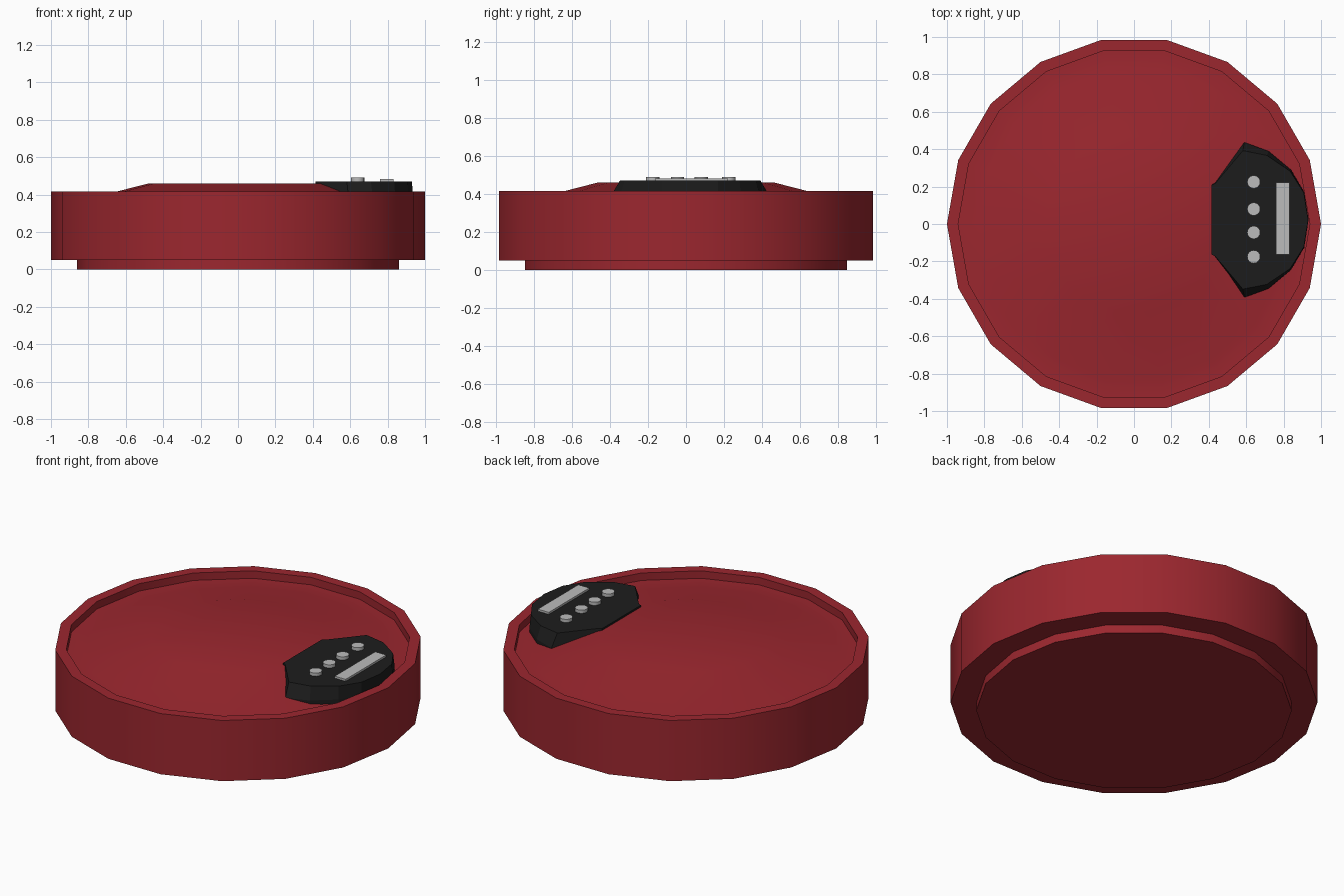
import bpy, bmesh, math

if "Cube" in bpy.data.objects:
    bpy.data.objects.remove(bpy.data.objects["Cube"])

SIDES = 18


def material(name, rgb):
    m = bpy.data.materials.new(name)
    m.diffuse_color = (*rgb, 1)
    m.use_nodes = True
    m.node_tree.nodes["Principled BSDF"].inputs["Base Color"].default_value = m.diffuse_color
    return m


RED = material("red_shell", (0.33, 0.02, 0.028))
BLACK = material("black_panel", (0.012, 0.012, 0.012))
GREY = material("grey_controls", (0.5, 0.5, 0.5))


def finish(bm, name, mat, angle=None):
    bmesh.ops.recalc_face_normals(bm, faces=bm.faces)
    me = bpy.data.meshes.new(name)
    bm.to_mesh(me)
    bm.free()
    ob = bpy.data.objects.new(name, me)
    bpy.context.collection.objects.link(ob)
    me.materials.append(mat)
    if angle:
        bpy.ops.object.select_all(action='DESELECT')
        ob.select_set(True)
        bpy.context.view_layer.objects.active = ob
        bpy.ops.object.shade_smooth_by_angle(angle=math.radians(angle))
    return ob


def loft(rings):
    """Skin a stack of equal-length point rings and cap both ends."""
    bm = bmesh.new()
    rows = [[bm.verts.new(p) for p in ring] for ring in rings]
    n = len(rows[0])
    for a, b in zip(rows, rows[1:]):
        for i in range(n):
            j = (i + 1) % n
            bm.faces.new((a[i], a[j], b[j], b[i]))
    bm.faces.new(rows[0])
    bm.faces.new(rows[-1])
    return bm


# Body: recessed base, outer wall, raised rim, groove and domed lid
profile = [(0.86, 0), (0.86, 0.05), (1, 0.05), (1, 0.415), (0.94, 0.415),
           (0.94, 0.37), (0.83, 0.37), (0.475, 0.46)]
steps = [2 * math.pi * i / SIDES for i in range(SIDES)]
body = loft([[(r * math.cos(a), r * math.sin(a), z) for a in steps]
             for r, z in profile])
finish(body, "body", RED, 30)

# Control panel: mirrored outline with sloped diagonal sides
MID = 0.022


def mirrored(half, tip_x, z):
    right = [(x, MID - y, z) for x, y in half]
    left = [(x, MID + y, z) for x, y in reversed(half)]
    return right + [(tip_x, MID, z)] + left


base = [(0.415, 0.19), (0.435, 0.215), (0.59, 0.415), (0.72, 0.367),
        (0.84, 0.267), (0.91, 0.148)]
top = [(0.415, 0.185), (0.435, 0.195), (0.582, 0.37), (0.71, 0.345),
       (0.835, 0.26), (0.908, 0.145)]
panel = loft([mirrored(base, 0.933, 0.37), mirrored(base, 0.933, 0.395),
              mirrored(top, 0.931, 0.471)])
finish(panel, "control_panel", BLACK)

# Four round buttons
for i, y in enumerate((-0.175, -0.045, 0.08, 0.225)):
    bm = bmesh.new()
    bmesh.ops.create_cone(bm, cap_ends=True, segments=16, radius1=0.035,
                          radius2=0.035, depth=0.03)
    bmesh.ops.translate(bm, verts=bm.verts, vec=(0.64, y, 0.475))
    finish(bm, f"button_{i + 1}", GREY, 30)

# Long display bar
bm = bmesh.new()
bmesh.ops.create_cube(bm, size=1)
bmesh.ops.scale(bm, verts=bm.verts, vec=(0.073, 0.385, 0.022))
bmesh.ops.translate(bm, verts=bm.verts, vec=(0.795, 0.029, 0.472))
finish(bm, "display_bar", GREY)
